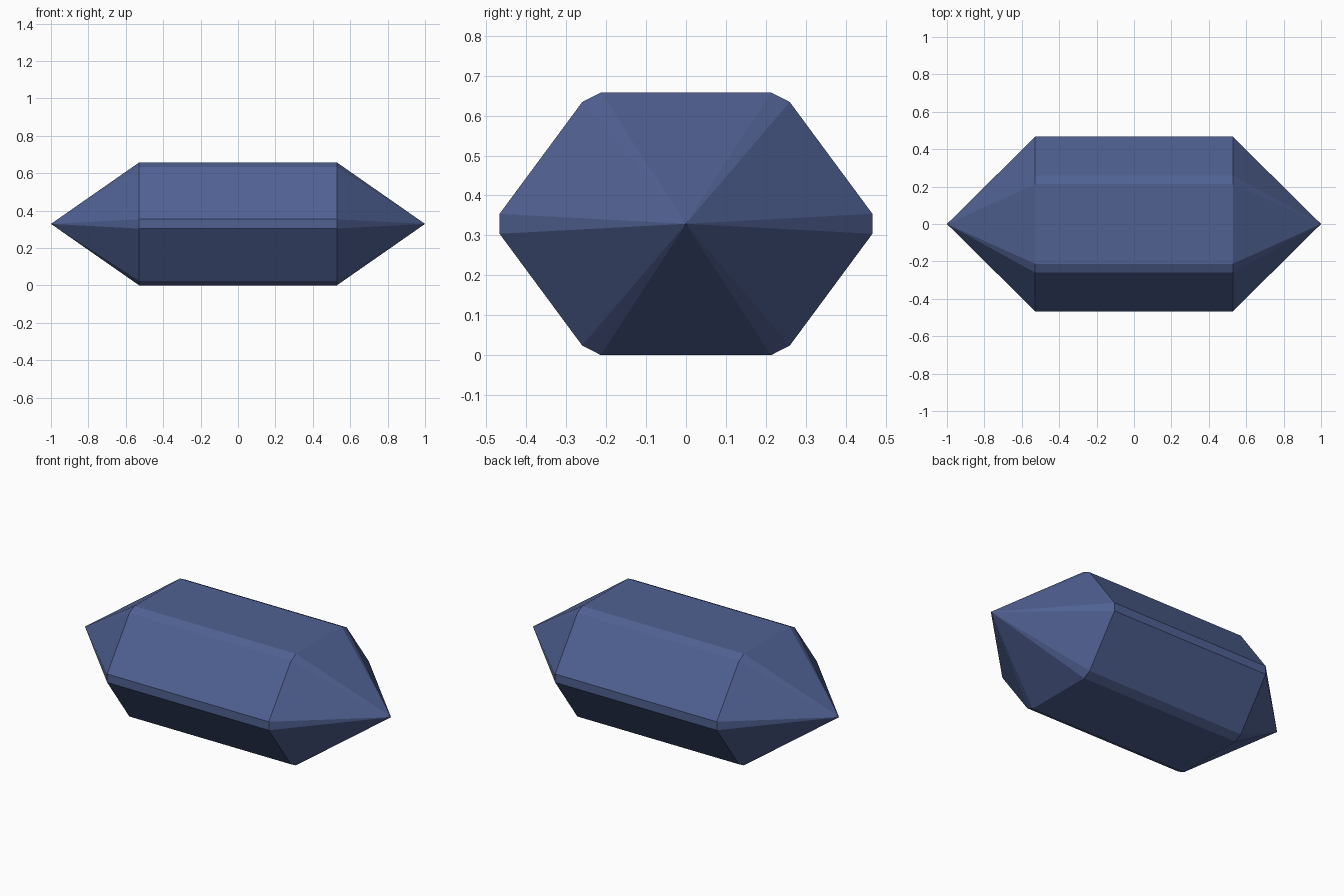
import bpy
import bmesh

cube = bpy.data.objects.get("Cube")
if cube:
    bpy.data.objects.remove(cube, do_unlink=True)

HALF_LENGTH, SHOULDER, CENTRE_Z = 1.0, 0.528, 0.329

# Slate blue crystal colour
blue = bpy.data.materials.new("slate_blue")
blue.use_nodes = True
colour = (0.08, 0.12, 0.29, 1)
blue.diffuse_color = colour
bsdf = blue.node_tree.nodes["Principled BSDF"]
bsdf.inputs["Base Color"].default_value = colour
bsdf.inputs["Roughness"].default_value = 0.7

# Hexagon with bevelled corners, mirrored from one quarter
quarter = [(0.467, 0.025), (0.26, 0.305), (0.213, CENTRE_Z)]
half = quarter + [(-y, z) for y, z in reversed(quarter)]
section = half + [(-y, -z) for y, z in half]

bm = bmesh.new()


def ring(x):
    return [bm.verts.new((x, y, z + CENTRE_Z)) for y, z in section]


# Prism body
left, right = ring(SHOULDER), ring(-SHOULDER)
count = len(section)
for i in range(count):
    j = (i + 1) % count
    bm.faces.new((left[i], left[j], right[j], right[i]))

# Pointed ends
for loop, x in ((left, HALF_LENGTH), (right, -HALF_LENGTH)):
    tip = bm.verts.new((x, 0, CENTRE_Z))
    for i in range(count):
        bm.faces.new((loop[i], loop[(i + 1) % count], tip))

bmesh.ops.recalc_face_normals(bm, faces=bm.faces)
mesh = bpy.data.meshes.new("crystal")
bm.to_mesh(mesh)
bm.free()
mesh.materials.append(blue)
crystal = bpy.data.objects.new("crystal", mesh)
bpy.context.collection.objects.link(crystal)
